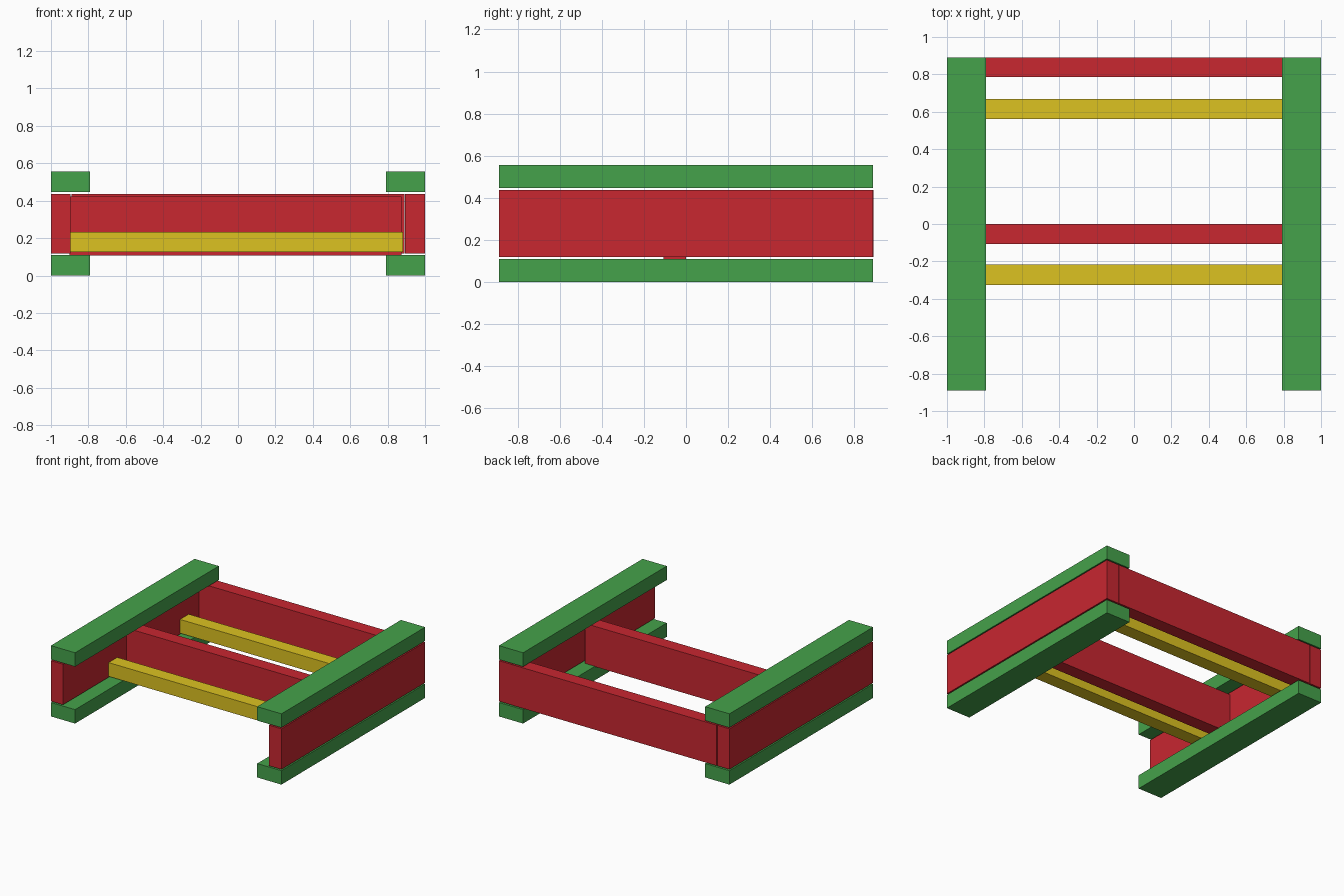
import bpy

if "Cube" in bpy.data.objects:
    bpy.data.objects.remove(bpy.data.objects["Cube"])


def material(name, rgb):
    m = bpy.data.materials.new(name)
    m.diffuse_color = (*rgb, 1)
    m.use_nodes = True
    m.node_tree.nodes["Principled BSDF"].inputs["Base Color"].default_value = m.diffuse_color
    return m


GREEN = material("green", (0.06, 0.36, 0.07, 1)[:3])
RED = material("red", (0.58, 0.02, 0.03))
YELLOW = material("yellow", (0.72, 0.54, 0.015))


def board(name, x, y, z, mat):
    """Box-shaped board given its (min, max) range on each axis."""
    bpy.ops.mesh.primitive_cube_add(size=1)
    ob = bpy.context.object
    ob.name = name
    ob.location = [(a + b) / 2 for a, b in (x, y, z)]
    ob.scale = [b - a for a, b in (x, y, z)]
    bpy.ops.object.transform_apply(location=False, rotation=False, scale=True)
    ob.data.materials.append(mat)


DEPTH = (-0.89, 0.89)

# Side frames: flat plank below and above an upright side board
for side, outer, inner, web in (("left", -1, -0.79, -0.895), ("right", 1, 0.79, 0.892)):
    flange = sorted((outer, inner))
    board(side + "_bottom_plank", flange, DEPTH, (0, 0.109), GREEN)
    board(side + "_top_plank", flange, DEPTH, (0.446, 0.555), GREEN)
    board(side + "_side_board", sorted((outer, web)), DEPTH, (0.119, 0.437), RED)

# Upright cross boards
board("back_cross_board", (-0.89, 0.889), (0.785, 0.891), (0.119, 0.437), RED)
board("middle_cross_board", (-0.9, 0.875), (-0.106, 0.0), (0.106, 0.422), RED)

# Square slat supports
for name, y in (("back_rail", 0.615), ("front_rail", -0.271)):
    board(name, (-0.897, 0.882), (y - 0.054, y + 0.054), (0.126, 0.234), YELLOW)
